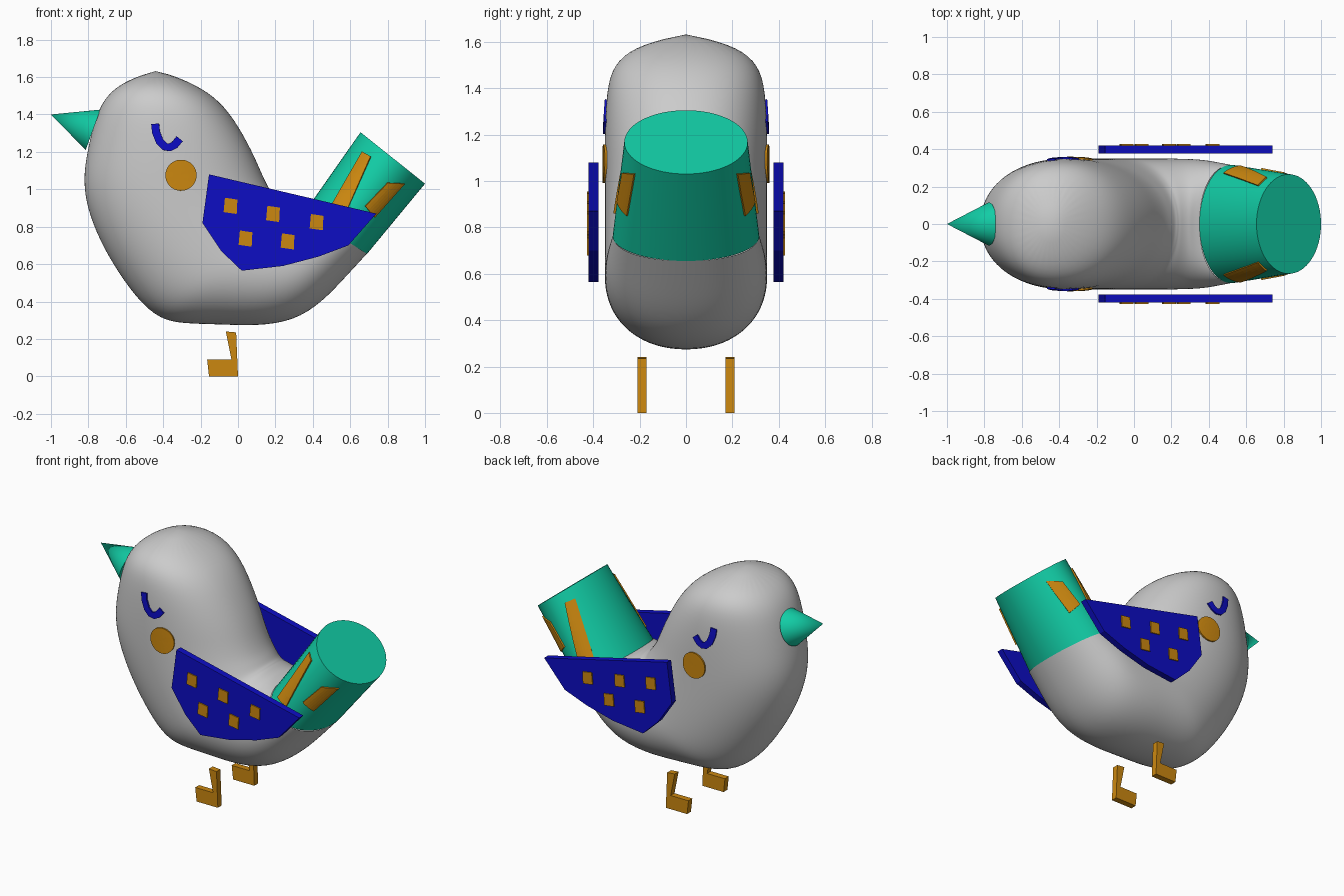
import bpy, bmesh, math
from mathutils import Vector
from mathutils.bvhtree import BVHTree

if "Cube" in bpy.data.objects:
    bpy.data.objects.remove(bpy.data.objects["Cube"], do_unlink=True)


def material(name, rgb):
    m = bpy.data.materials.new(name)
    m.use_nodes = True
    m.diffuse_color = (*rgb, 1)
    m.node_tree.nodes["Principled BSDF"].inputs["Base Color"].default_value = (*rgb, 1)
    return m


GREY = material("light_grey", (0.60, 0.60, 0.60))
TEAL = material("teal", (0.006, 0.61, 0.38))
OCHRE = material("ochre", (0.60, 0.245, 0.005))
BLUE = material("deep_blue", (0.004, 0.004, 0.55))


def finish(bm, name, mat, smooth=False, normals=True):
    if normals:
        bmesh.ops.recalc_face_normals(bm, faces=bm.faces)
    me = bpy.data.meshes.new(name)
    bm.to_mesh(me)
    bm.free()
    me.materials.append(mat)
    ob = bpy.data.objects.new(name, me)
    bpy.context.collection.objects.link(ob)
    if smooth:
        bpy.ops.object.select_all(action='DESELECT')
        ob.select_set(True)
        bpy.context.view_layer.objects.active = ob
        bpy.ops.object.shade_smooth_by_angle(angle=math.radians(40))
    return ob


def loft(sections, n, power=2.0):
    """Skin oval rings; each spans (ax, az)-(bx, bz) with half width w along y."""
    bm = bmesh.new()
    rings = []
    for ax, az, bx, bz, w in sections:
        ring = []
        for i in range(n):
            a = 2 * math.pi * i / n
            c, s = math.cos(a), math.sin(a)
            c = math.copysign(abs(c) ** (2 / power), c)
            s = math.copysign(abs(s) ** (2 / power), s)
            ring.append(bm.verts.new(((ax + bx) / 2 + c * (ax - bx) / 2, s * w,
                                      (az + bz) / 2 + c * (az - bz) / 2)))
        rings.append(ring)
    for p, q in zip(rings, rings[1:]):
        for i in range(n):
            j = (i + 1) % n
            bm.faces.new((p[i], p[j], q[j], q[i]))
    return bm, rings


# Body: rings fan from the crown, round the breast and belly, to the tail root
BODY = [
    (-0.62, 1.57, -0.27, 1.58, 0.23), (-0.705, 1.50, -0.125, 1.50, 0.315),
    (-0.76, 1.40, -0.02, 1.38, 0.345), (-0.81, 1.20, 0.08, 1.20, 0.352),
    (-0.83, 1.05, 0.13, 1.08, 0.352), (-0.81, 0.90, 0.17, 1.00, 0.352),
    (-0.74, 0.72, 0.20, 0.96, 0.352), (-0.64, 0.55, 0.215, 0.94, 0.352),
    (-0.53, 0.40, 0.225, 0.93, 0.352), (-0.42, 0.305, 0.235, 0.925, 0.352),
    (-0.30, 0.28, 0.24, 0.92, 0.352), (-0.10, 0.277, 0.25, 0.915, 0.352),
    (0.10, 0.267, 0.265, 0.905, 0.352), (0.30, 0.295, 0.285, 0.895, 0.35),
    (0.45, 0.395, 0.30, 0.89, 0.345), (0.58, 0.535, 0.32, 0.88, 0.33),
    (0.69, 0.655, 0.35, 0.87, 0.315),
]
bm, rings = loft(BODY, 32, 2.15)
crown = bm.verts.new((-0.44, 0, 1.64))
for i in range(32):
    bm.faces.new((crown, rings[0][i], rings[0][(i + 1) % 32]))
body = finish(bm, "body", GREY, smooth=True)
sub = body.modifiers.new("smooth", 'SUBSURF')
sub.levels = sub.render_levels = 2
body.data.polygons.foreach_set("use_smooth", [True] * len(body.data.polygons))

# Tail: tapered oval tube with flat ends
bm, rings = loft([(0.69, 0.655, 0.35, 0.87, 0.316), (1.0, 1.03, 0.655, 1.305, 0.266)], 64)
bm.faces.new(rings[0])
bm.faces.new(rings[1])
tail = finish(bm, "tail", TEAL, smooth=True)

# Beak: cone pointing forward and slightly up
tip, base = Vector((-1.0, 0, 1.40)), Vector((-0.775, 0, 1.318))
bm = bmesh.new()
bmesh.ops.create_cone(bm, cap_ends=True, segments=48, radius1=0.115, radius2=0,
                      depth=(tip - base).length)
beak = finish(bm, "beak", TEAL, smooth=True)
beak.location = (tip + base) / 2
beak.rotation_euler = (tip - base).to_track_quat('Z', 'Y').to_euler()

bpy.context.view_layer.update()
deps = bpy.context.evaluated_depsgraph_get()
TREES = [BVHTree.FromObject(o, deps) for o in (body, tail)]


def surface_y(x, z, side):
    hits = [t.ray_cast(Vector((x, side * 2, z)), Vector((0, -side, 0)))[0] for t in TREES]
    return max((abs(h.y) for h in hits if h), default=0.3)


def plate(name, mat, side, fn, nu, nv):
    """Thin sheet hugging the surface; fn maps (u, v) in 0..1 to (x, z)."""
    bm = bmesh.new()
    grid = []
    for i in range(nu + 1):
        row = []
        for j in range(nv + 1):
            x, z = fn(i / nu, j / nv)
            row.append(bm.verts.new((x, side * (surface_y(x, z, side) + 0.005), z)))
        grid.append(row)
    for i in range(nu):
        for j in range(nv):
            quad = (grid[i][j], grid[i + 1][j], grid[i + 1][j + 1], grid[i][j + 1])
            bm.faces.new(quad)
    bmesh.ops.remove_doubles(bm, verts=bm.verts, dist=0.0005)
    ob = finish(bm, name, mat)
    mod = ob.modifiers.new("thickness", 'SOLIDIFY')
    mod.thickness, mod.offset = 0.0095, 0
    return ob


def quad_map(a, b, c, d):
    a, b, c, d = map(Vector, (a, b, c, d))
    return lambda u, v: a.lerp(b, u).lerp(d.lerp(c, u), v)


def stroke_map(pts, width):
    pts = [Vector(p) for p in pts]
    n = len(pts) - 1

    def fn(u, v):
        i = round(u * n)
        t = (pts[min(i + 1, n)] - pts[max(i - 1, 0)]).normalized()
        return pts[i] + Vector((-t.y, t.x)) * (v - 0.5) * width
    return fn


def disc(u, v):
    a = 2 * math.pi * u
    return -0.305 + 0.083 * v * math.cos(a), 1.075 + 0.083 * v * math.sin(a)


def prism(name, mat, outline, y0, y1):
    bm = bmesh.new()
    face = bm.faces.new([bm.verts.new((x, y0, z)) for x, z in outline])
    out = bmesh.ops.extrude_face_region(bm, geom=[face])["geom"]
    bmesh.ops.translate(bm, vec=(0, y1 - y0, 0),
                        verts=[g for g in out if isinstance(g, bmesh.types.BMVert)])
    return finish(bm, name, mat)


WING = [(-0.155, 1.08), (0.74, 0.87), (0.59, 0.70), (0.43, 0.64), (0.24, 0.59),
        (0.02, 0.565), (-0.09, 0.67), (-0.19, 0.82)]
LEG = [(-0.065, 0.24), (-0.01, 0.235), (0, 0), (-0.155, 0), (-0.165, 0.09), (-0.035, 0.09)]
EYE = [(-0.443, 1.35), (-0.438, 1.305), (-0.418, 1.255), (-0.39, 1.228), (-0.365, 1.224),
       (-0.338, 1.238), (-0.312, 1.27)]
SPOTS = [(-0.04, 0.91), (0.187, 0.867), (0.42, 0.823), (0.04, 0.735), (0.265, 0.72)]
SPOT = [(-0.03, 0.045), (0.037, 0.035), (0.033, -0.042), (-0.037, -0.032)]

# Paired parts on both flanks
for side, tag in ((-1, "front"), (1, "back")):
    prism(tag + "_wing", BLUE, WING, side * 0.377, side * 0.42)
    for k, (cx, cz) in enumerate(SPOTS):
        prism(f"{tag}_wing_spot_{k + 1}", OCHRE,
              [(cx + x, cz + z) for x, z in SPOT], side * 0.419, side * 0.427)
    prism(tag + "_leg", OCHRE, LEG, side * 0.17, side * 0.21)
    plate(tag + "_cheek", OCHRE, side, disc, 40, 4)
    plate(tag + "_eye", BLUE, side, stroke_map(EYE, 0.042), len(EYE) - 1, 2)
    plate(tag + "_tail_stripe_upper", OCHRE, side,
          quad_map((0.48, 0.88), (0.57, 0.86), (0.71, 1.175), (0.665, 1.20)), 6, 6)
    plate(tag + "_tail_stripe_lower", OCHRE, side,
          quad_map((0.68, 0.91), (0.73, 0.85), (0.89, 1.03), (0.80, 1.035)), 6, 6)
